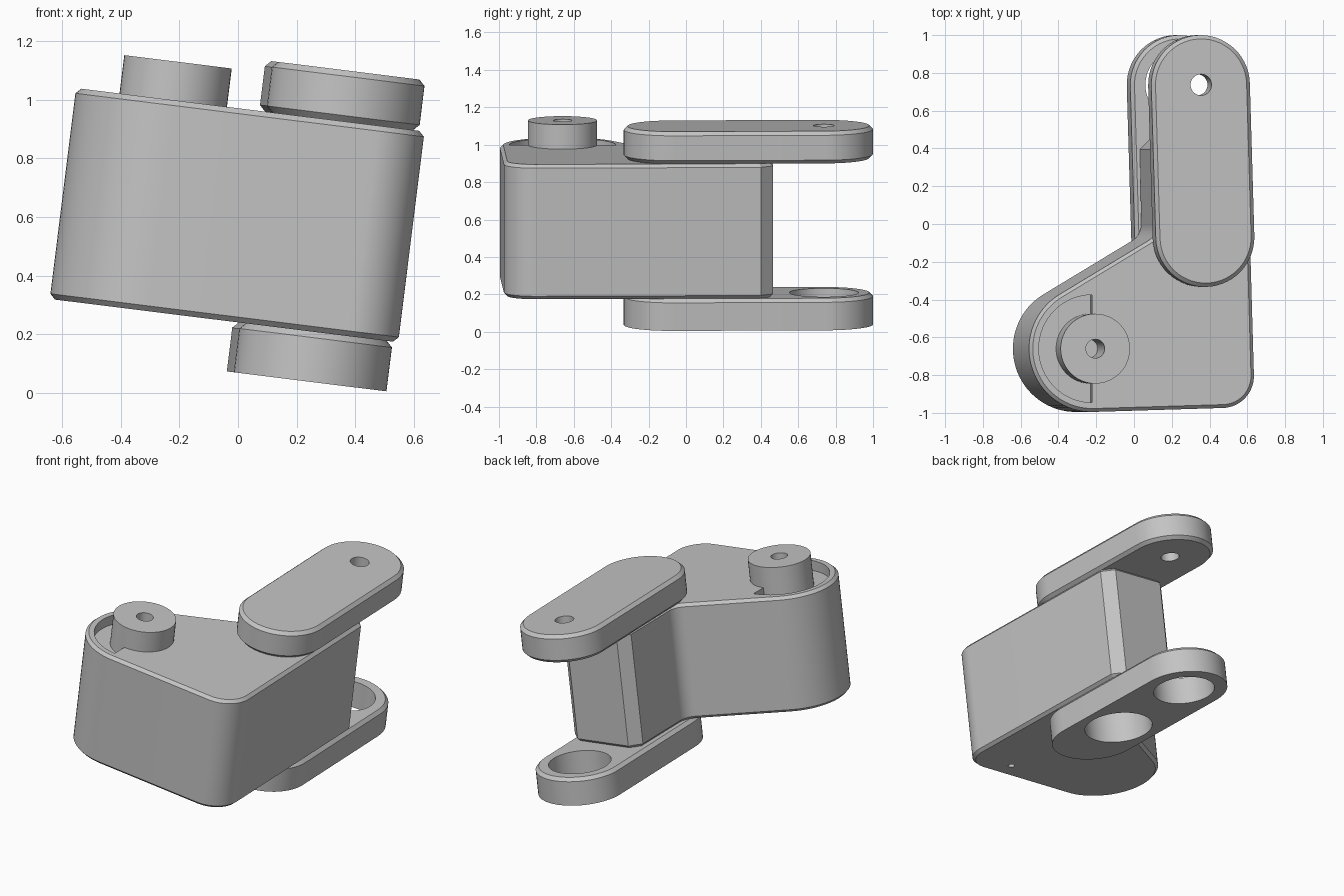
import bpy
import bmesh
from math import cos, sin, radians
from mathutils import Matrix

if "Cube" in bpy.data.objects:
    bpy.data.objects.remove(bpy.data.objects["Cube"], do_unlink=True)

grey = bpy.data.materials.new("plain grey")
grey.use_nodes = True
grey.diffuse_color = (0.55, 0.55, 0.55, 1)
grey.node_tree.nodes["Principled BSDF"].inputs["Base Color"].default_value = (0.55, 0.55, 0.55, 1)

TILT = Matrix.Rotation(radians(7.1), 4, 'Y')   # whole assembly leans to +x
TURN = 1.7                                     # slight turn about its own axis


def arc(x, y, r, start, end, steps=20):
    """Points along an arc, angles in degrees."""
    angles = [radians(start + (end - start) * i / steps) for i in range(steps + 1)]
    return [(x + r * cos(a), y + r * sin(a)) for a in angles]


def circle(x, y, r):
    return arc(x, y, r, 0, 360, 48)[:-1]


def prism(name, outline, low, high):
    """Upright solid from a flat outline, leaned with the assembly."""
    bm = bmesh.new()
    base = bm.faces.new([bm.verts.new((x, y, low)) for x, y in outline])
    top = bmesh.ops.extrude_face_region(bm, geom=[base])["geom"]
    verts = [v for v in top if isinstance(v, bmesh.types.BMVert)]
    bmesh.ops.translate(bm, verts=verts, vec=(0, 0, high - low))
    bmesh.ops.recalc_face_normals(bm, faces=bm.faces)
    mesh = bpy.data.meshes.new(name)
    bm.to_mesh(mesh)
    bm.free()
    mesh.transform(TILT)
    mesh.materials.append(grey)
    obj = bpy.data.objects.new(name, mesh)
    bpy.context.collection.objects.link(obj)
    return obj


def activate(obj):
    bpy.ops.object.select_all(action='DESELECT')
    obj.select_set(True)
    bpy.context.view_layer.objects.active = obj


def chamfer(obj, width):
    activate(obj)
    mod = obj.modifiers.new("chamfer", 'BEVEL')
    mod.width = width
    mod.segments = 1
    mod.limit_method = 'ANGLE'
    mod.angle_limit = radians(60)
    mod.use_clamp_overlap = False
    bpy.ops.object.modifier_apply(modifier=mod.name)


def cut(obj, outline, low, high):
    cutter = prism("cutter", outline, low, high)
    cutter.hide_render = True
    activate(obj)
    mod = obj.modifiers.new("cut", 'BOOLEAN')
    mod.operation = 'DIFFERENCE'
    mod.solver = 'EXACT'
    mod.object = cutter
    bpy.ops.object.modifier_apply(modifier=mod.name)
    bpy.data.objects.remove(cutter, do_unlink=True)


def finish(obj):
    activate(obj)
    bpy.ops.object.shade_smooth_by_angle(angle=radians(30))


# Key positions
PIVOT = (-0.343, -0.66)
NEAR, FAR = (0.24, -0.07), (0.216, 0.737)
SOCKET = (0.233, 0.14)
BODY_LOW, BODY_HIGH = 0.238, 0.964

# Body: rounded pivot end, rounded corner, neck with clipped corners, inner fillet
outline = arc(*PIVOT, 0.335, 121, 270 + TURN, 32)
outline += arc(0.352, -0.804, 0.17, TURN - 90, TURN)
outline += [(0.487, 0.40), (0.422, 0.465), (0.062, 0.457), (0.0, 0.395)]
outline += arc(-0.094, -0.003, 0.1, 0, -59, 12)
body = prism("body", outline, BODY_LOW, BODY_HIGH)
chamfer(body, 0.018)
cut(body, arc(*PIVOT, 0.285, 90, 270, 32), 0.90, 1.05)    # half-round recess
cut(body, circle(*PIVOT, 0.05), 0.80, 1.2)                # pin bore
cut(body, circle(*SOCKET, 0.205), 0.0, 0.37)              # socket
cut(body, circle(0.22, -0.86, 0.02), 0.1, 0.35)           # small drain hole
finish(body)

# Pivot boss on top
boss = prism("pivot_boss", circle(*PIVOT, 0.185), 0.89, 1.096)
cut(boss, circle(*PIVOT, 0.05), 0.80, 1.2)
finish(boss)

# Rounded arms
slot = arc(*NEAR, 0.263, TURN - 180, TURN, 28) + arc(*FAR, 0.263, TURN, TURN + 180, 28)

upper_arm = prism("upper_arm", slot, 0.964, 1.138)
chamfer(upper_arm, 0.02)
cut(upper_arm, circle(*FAR, 0.056), 0.8, 1.3)
finish(upper_arm)

# Lower arm keeps a square bottom edge: chamfer a taller slab, then trim it
lower_arm = prism("lower_arm", slot, 0.0, BODY_LOW)
chamfer(lower_arm, 0.02)
cut(lower_arm, circle(0.2, 0.3, 2.0), -0.2, 0.067)
cut(lower_arm, circle(*FAR, 0.185), -0.1, 0.4)
cut(lower_arm, circle(*SOCKET, 0.205), -0.1, 0.4)
finish(lower_arm)
